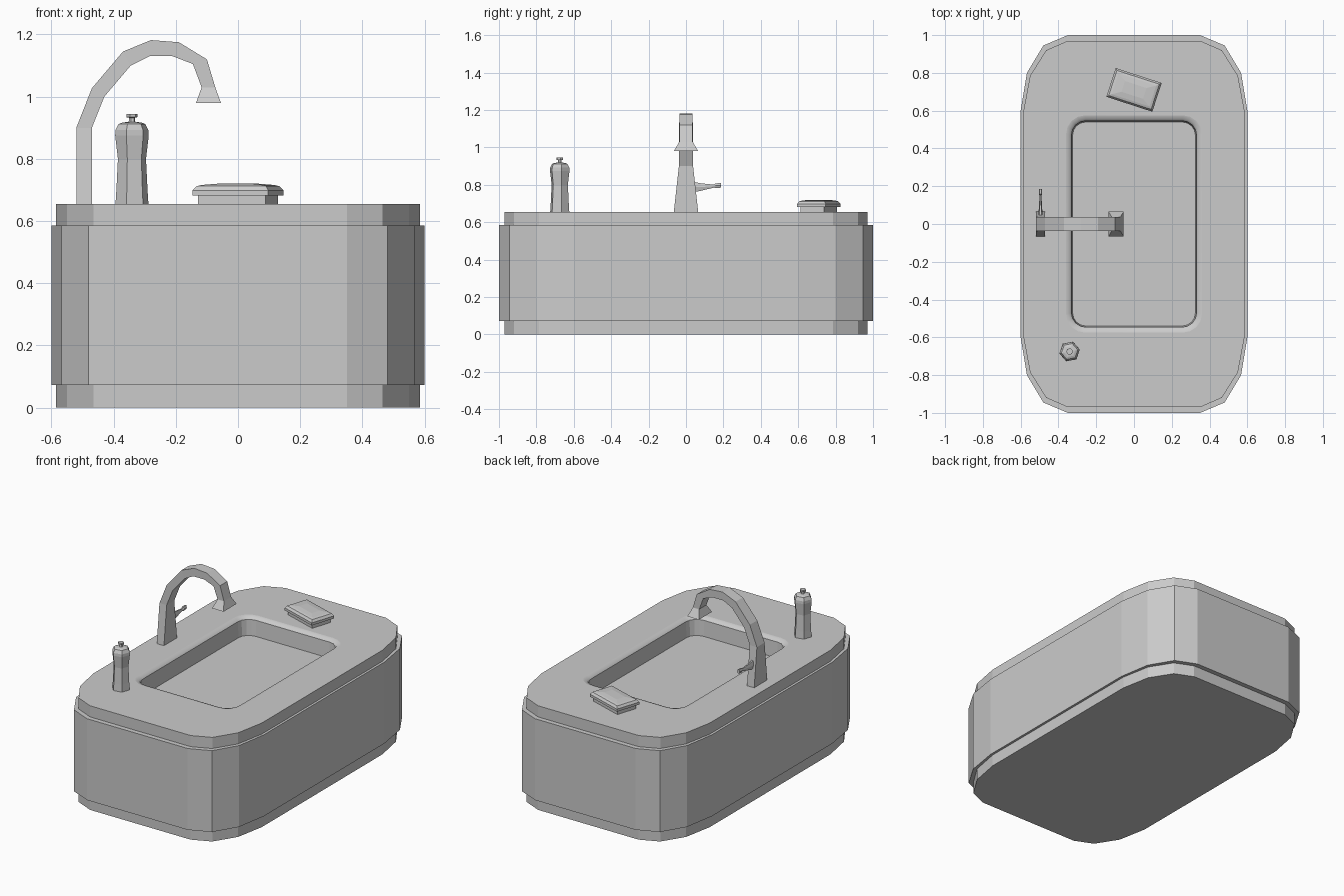
import bpy, bmesh
from math import sin, cos, pi, radians
from mathutils import Matrix

if "Cube" in bpy.data.objects:
    bpy.data.objects.remove(bpy.data.objects["Cube"])


def finish(name, bm, matrix=None):
    bmesh.ops.recalc_face_normals(bm, faces=bm.faces)
    me = bpy.data.meshes.new(name)
    bm.to_mesh(me)
    bm.free()
    ob = bpy.data.objects.new(name, me)
    bpy.context.collection.objects.link(ob)
    if matrix:
        ob.matrix_world = matrix
    return ob


def loft(bm, rings, start=True, end=True):
    """Skin a list of equal-length point rings; returns the rings of verts."""
    vs = [[bm.verts.new(p) for p in r] for r in rings]
    n = len(vs[0])
    for a, b in zip(vs, vs[1:]):
        for i in range(n):
            j = (i + 1) % n
            bm.faces.new((a[i], a[j], b[j], b[i]))
    if start:
        bm.faces.new(vs[0])
    if end:
        bm.faces.new(vs[-1])
    return vs


def mirrored(quarter, z):
    """Complete a quarter outline (from +x to +y) to a full ring."""
    half = quarter + [(-x, y) for x, y in reversed(quarter)]
    return [(x, y, z) for x, y in half + [(-x, -y) for x, y in half]]


def rounded(hx, hy, r, z, n=4):
    q = [(hx - r + r * cos(i * pi / 2 / n), hy - r + r * sin(i * pi / 2 / n))
         for i in range(n + 1)]
    return mirrored(q, z)


def rect(hx, hy, z):
    return mirrored([(hx, hy)], z)


# Cabinet with recessed plinth and top slab, plus the sunken basin
plate = [(.585, .6), (.55, .785), (.465, .92), (.35, .97)]
body = [(.6, .6), (.567, .8), (.48, .945), (.35, 1.0)]
bm = bmesh.new()
outer = loft(bm, [mirrored(plate, 0), mirrored(plate, .073), mirrored(body, .073),
                  mirrored(body, .585), mirrored(plate, .585), mirrored(plate, .655)],
             end=False)[-1]
inner = loft(bm, [rounded(.36, .575, .1, .655), rounded(.342, .557, .085, .651),
                  rounded(.331, .546, .075, .638), rounded(.325, .54, .07, .54)],
             start=False)[0]
edges = [bm.edges.get((r[i - 1], r[i])) for r in (outer, inner) for i in range(len(r))]
bmesh.ops.triangle_fill(bm, edges=edges, use_beauty=True)
for f in bm.faces:
    c = f.calc_center_median()
    f.smooth = .62 < c.z < .6549 and abs(c.x) < .4 and abs(c.y) < .6
finish("cabinet_with_basin", bm)

# Faucet: (outer x, outer z, inner x, inner z, half width)
path = [(-.52, .655, -.47, .655, .065), (-.52, .9, -.47, .9, .038),
        (-.47, 1.027, -.43, 1.0, .037), (-.37, 1.145, -.345, 1.1, .036),
        (-.28, 1.182, -.285, 1.13, .036), (-.19, 1.175, -.21, 1.13, .036),
        (-.1, 1.12, -.145, 1.105, .036), (-.073, 1.03, -.117, 1.03, .036),
        (-.055, .98, -.135, .98, .065)]
bm = bmesh.new()
loft(bm, [[(a, -w, b), (a, w, b), (c, w, d), (c, -w, d)] for a, b, c, d, w in path])
finish("faucet", bm)

# Faucet lever: (y, z, half x, half z)
lever = [(.03, .788, .012, .034), (.08, .788, .009, .023), (.15, .793, .005, .009),
         (.158, .795, .009, .015), (.186, .797, .009, .014)]
bm = bmesh.new()
loft(bm, [[(-.495 + hx * cos(k * pi / 3), y, z + hz * sin(k * pi / 3)) for k in range(6)]
          for y, z, hx, hz in lever])
finish("faucet_lever", bm)

# Soap bottle: six-sided (radius, z) profile with a pump cap
profile = [(.054, .655), (.051, .70), (.046, .80), (.055, .875), (.054, .892),
           (.044, .912), (.03, .917), (.011, .919), (.009, .932), (.018, .934), (.018, .945)]
bm = bmesh.new()
loft(bm, [[(r * cos(k * pi / 3), r * sin(k * pi / 3), z) for k in range(6)]
          for r, z in profile])
finish("soap_bottle", bm, Matrix.Translation((-.341, -.675, 0)) @ Matrix.Rotation(radians(11), 4, 'Z'))

# Soap dish: narrow foot under a bevelled bar
bm = bmesh.new()
loft(bm, [rect(.114, .066, .655), rect(.114, .066, .682), rect(.128, .08, .682),
          rect(.128, .08, .698), rect(.118, .07, .712), rect(.105, .058, .716),
          rect(.06, .03, .720)])
finish("soap_dish", bm, Matrix.Translation((0, .71, 0)) @ Matrix.Rotation(radians(-18), 4, 'Z'))
